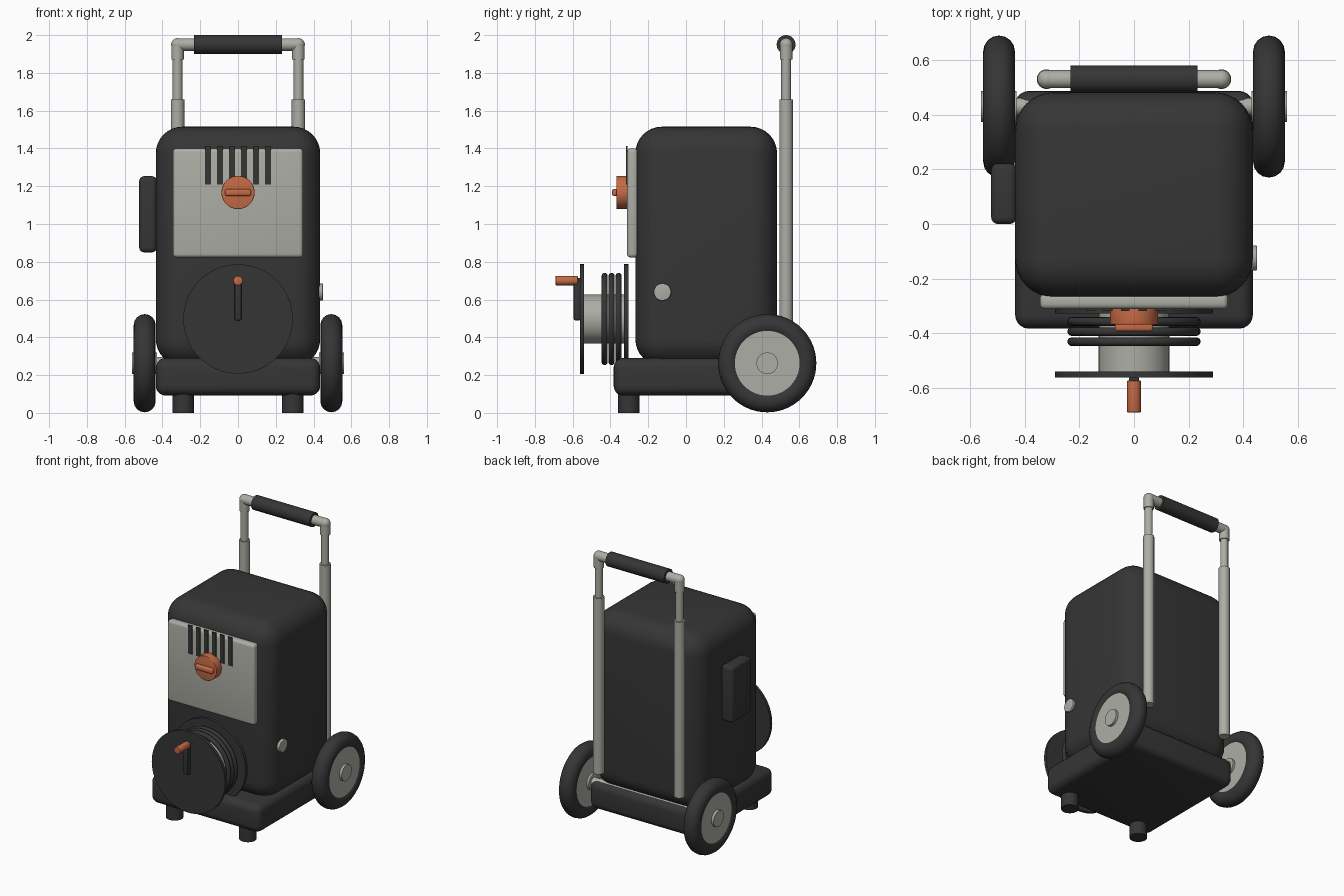
import bpy, bmesh, math
from mathutils import Vector

if "Cube" in bpy.data.objects:
    bpy.data.objects.remove(bpy.data.objects["Cube"])


def material(name, rgb):
    m = bpy.data.materials.new(name)
    m.diffuse_color = (*rgb, 1)
    m.use_nodes = True
    m.node_tree.nodes["Principled BSDF"].inputs["Base Color"].default_value = m.diffuse_color
    return m


DARK = material("charcoal plastic", (0.036, 0.036, 0.037))
GREY = material("light grey metal", (0.42, 0.42, 0.38))
ORANGE = material("orange plastic", (0.56, 0.145, 0.06))


def finish(name, bm, mat):
    bmesh.ops.recalc_face_normals(bm, faces=bm.faces)
    mesh = bpy.data.meshes.new(name)
    bm.to_mesh(mesh)
    bm.free()
    mesh.materials.append(mat)
    ob = bpy.data.objects.new(name, mesh)
    bpy.context.collection.objects.link(ob)
    return ob


def box(name, lo, hi, mat, bevel=0.0, segments=4):
    bm = bmesh.new()
    bmesh.ops.create_cube(bm, size=1)
    for v in bm.verts:
        v.co = Vector([(a + b) / 2 + c * (b - a) for a, b, c in zip(lo, hi, v.co)])
    if bevel:
        bmesh.ops.bevel(bm, geom=bm.edges[:], offset=bevel, segments=segments,
                        profile=0.5, affect='EDGES')
    return finish(name, bm, mat)


def rod(name, start, end, radius, mat, bevel=0.0, sides=40):
    a, b = Vector(start), Vector(end)
    bm = bmesh.new()
    bmesh.ops.create_cone(bm, cap_ends=True, segments=sides, radius1=radius,
                          radius2=radius, depth=(b - a).length)
    if bevel:
        rims = [e for e in bm.edges if any(len(f.verts) > 4 for f in e.link_faces)]
        bmesh.ops.bevel(bm, geom=rims, offset=bevel, segments=3, profile=0.5,
                        affect='EDGES')
    turn = Vector((0, 0, 1)).rotation_difference(b - a).to_matrix()
    for v in bm.verts:
        v.co = turn @ v.co + (a + b) / 2
    return finish(name, bm, mat)


def ball(name, centre, radius, mat):
    bm = bmesh.new()
    bmesh.ops.create_uvsphere(bm, u_segments=24, v_segments=16, radius=radius)
    bmesh.ops.translate(bm, verts=bm.verts, vec=centre)
    return finish(name, bm, mat)


def ring(name, centre, major, minor, axis, mat, sides=56, tube=16):
    bm = bmesh.new()
    rows = []
    for i in range(sides):
        a = 2 * math.pi * i / sides
        row = []
        for j in range(tube):
            b = 2 * math.pi * j / tube
            r, h = major + minor * math.cos(b), minor * math.sin(b)
            u, w = r * math.cos(a), r * math.sin(a)
            p = (h, u, w) if axis == 'X' else (u, h, w)
            row.append(bm.verts.new(Vector(centre) + Vector(p)))
        rows.append(row)
    for i in range(sides):
        p, q = rows[i], rows[(i + 1) % sides]
        for j in range(tube):
            k = (j + 1) % tube
            bm.faces.new((p[j], q[j], q[k], p[k]))
    return finish(name, bm, mat)


# Main housing and base tray
box("housing", (-0.435, -0.268, 0.25), (0.435, 0.482, 1.515), DARK, 0.14, 8)
box("base", (-0.435, -0.383, 0.092), (0.435, 0.487, 0.29), DARK, 0.05, 5)

# Front control panel with vent slots
box("control_panel", (-0.345, -0.312, 0.822), (0.345, -0.255, 1.4), GREY, 0.02)
for i in range(6):
    x = (i - 2.5) * 0.0636
    box("vent_slot", (x - 0.016, -0.318, 1.208), (x + 0.016, -0.310, 1.413), DARK)

# Control knob with grip bar
rod("knob", (0, -0.368, 1.167), (0, -0.30, 1.167), 0.088, ORANGE, 0.004)
box("knob_grip", (-0.07, -0.393, 1.149), (0.07, -0.36, 1.185), ORANGE, 0.01, 3)

# Hose reel: flanges, drum, coils and crank
REEL_Z = 0.497
rod("reel_front_flange", (0, -0.562, REEL_Z), (0, -0.54, REEL_Z), 0.29, DARK, sides=64)
rod("reel_back_flange", (0, -0.327, REEL_Z), (0, -0.305, REEL_Z), 0.29, DARK, sides=64)
rod("reel_drum", (0, -0.55, REEL_Z), (0, -0.315, REEL_Z), 0.13, GREY)
for y in (-0.431, -0.394, -0.357):
    ring("hose_coil", (0, y, REEL_Z), 0.228, 0.016, 'Y', DARK, tube=12)
box("crank_arm", (-0.018, -0.595, 0.49), (0.018, -0.558, 0.715), DARK, 0.008, 2)
rod("crank_handle", (0, -0.69, 0.70), (0, -0.573, 0.70), 0.025, ORANGE, 0.003, 24)

# Side outlet and side storage box
rod("side_outlet", (0.42, -0.125, 0.64), (0.45, -0.125, 0.64), 0.046, GREY, 0.004)
box("side_box", (-0.523, 0.0, 0.85), (-0.43, 0.222, 1.253), DARK, 0.025)

# Axle
WY, WZ = 0.43, 0.263
rod("axle", (-0.5, WY, WZ), (0.5, WY, WZ), 0.032, GREY)

for s in (-1, 1):
    # Wheels
    x = s * 0.494
    ring("tyre", (x, WY, WZ), 0.202, 0.058, 'X', DARK)
    rod("wheel_disc", (x - 0.048, WY, WZ), (x + 0.048, WY, WZ), 0.178, GREY, sides=56)
    rod("hub_cap", (s * 0.43, WY, WZ), (s * 0.56, WY, WZ), 0.057, GREY)
    # Front feet
    rod("foot", (s * 0.29, -0.302, 0), (s * 0.29, -0.302, 0.13), 0.057, DARK)
    # Telescopic handle poles and elbows
    hx, hy, hz = s * 0.32, 0.53, 1.95
    rod("lower_pole", (hx, hy, 0.40), (hx, hy, 1.66), 0.036, GREY)
    rod("upper_pole", (hx, hy, 1.6), (hx, hy, 1.92), 0.026, GREY)
    rod("elbow_sleeve", (hx, hy, 1.87), (hx, hy, hz), 0.033, GREY)
    ball("elbow", (hx, hy, hz), 0.034, GREY)

# Handle cross bar and grip
rod("handle_bar", (-0.32, 0.53, 1.95), (0.32, 0.53, 1.95), 0.033, GREY)
rod("handle_grip", (-0.232, 0.53, 1.95), (0.232, 0.53, 1.95), 0.05, DARK)

# Smooth shading with sharp edges kept
for ob in bpy.context.collection.objects:
    ob.select_set(True)
    bpy.context.view_layer.objects.active = ob
bpy.ops.object.shade_smooth_by_angle(angle=math.radians(35))
